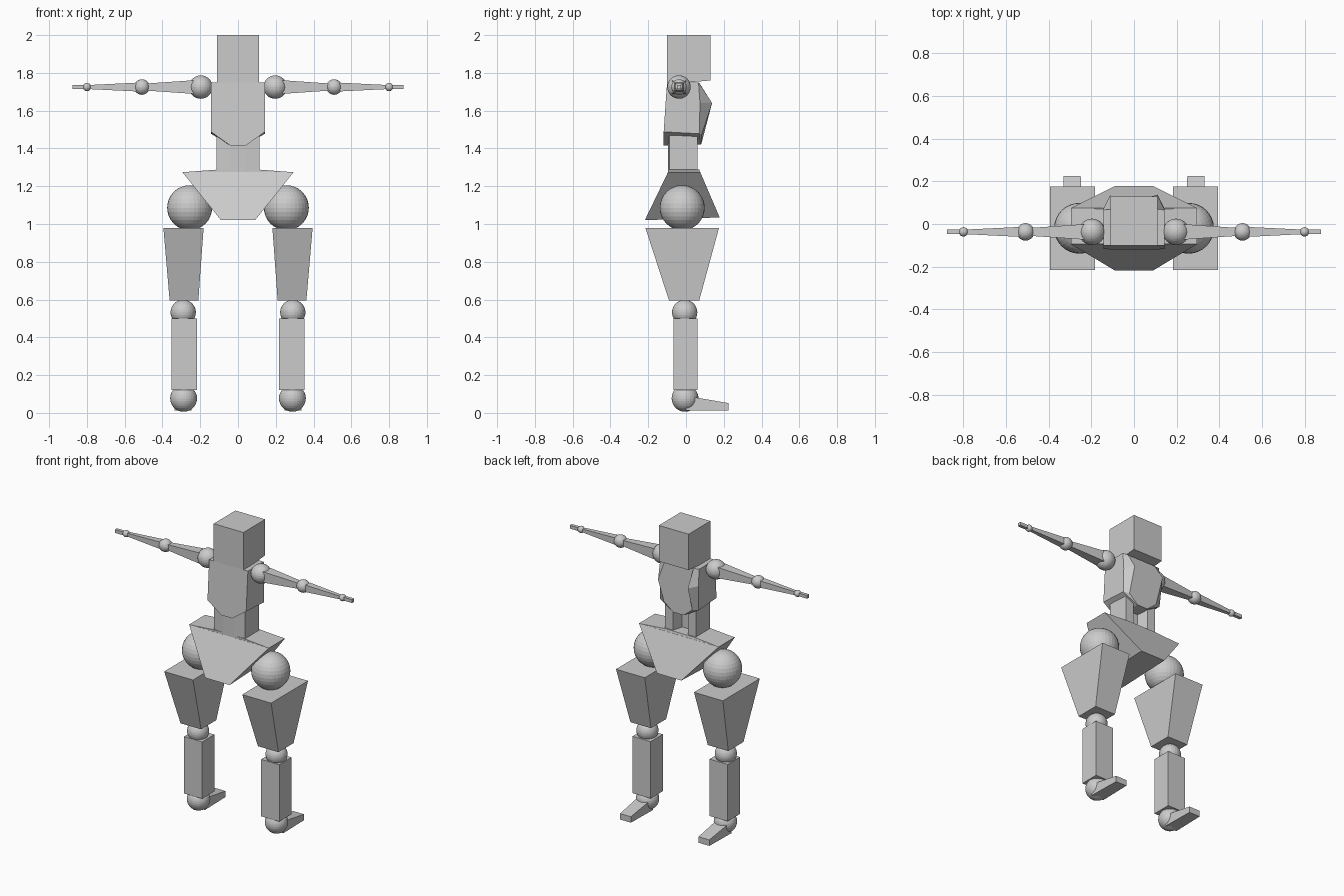
import bpy, bmesh
from mathutils import Vector

if "Cube" in bpy.data.objects:
    bpy.data.objects.remove(bpy.data.objects["Cube"])

grey = bpy.data.materials.new("plain grey")
grey.diffuse_color = (0.6, 0.6, 0.6, 1)
grey.use_nodes = True
grey.node_tree.nodes["Principled BSDF"].inputs["Base Color"].default_value = grey.diffuse_color


def finish(name, bm):
    bmesh.ops.recalc_face_normals(bm, faces=bm.faces)
    mesh = bpy.data.meshes.new(name)
    bm.to_mesh(mesh)
    bm.free()
    mesh.materials.append(grey)
    obj = bpy.data.objects.new(name, mesh)
    bpy.context.collection.objects.link(obj)
    return obj


def loft(name, rings):
    """Closed solid through matching rings of points."""
    bm = bmesh.new()
    loops = [[bm.verts.new(p) for p in ring] for ring in rings]
    n = len(loops[0])
    for a, b in zip(loops, loops[1:]):
        for i in range(n):
            j = (i + 1) % n
            bm.faces.new((a[i], a[j], b[j], b[i]))
    bm.faces.new(loops[0])
    bm.faces.new(loops[-1])
    return finish(name, bm)


def rect_z(x0, x1, y0, y1, z):
    return [(x0, y0, z), (x1, y0, z), (x1, y1, z), (x0, y1, z)]


def rect_x(x, y, z, h):
    return [(x, y - h, z - h), (x, y + h, z - h), (x, y + h, z + h), (x, y - h, z + h)]


def ball(name, centre, radius):
    bm = bmesh.new()
    bmesh.ops.create_uvsphere(bm, u_segments=32, v_segments=16, radius=radius)
    bmesh.ops.translate(bm, vec=Vector(centre), verts=bm.verts)
    return finish(name, bm)


def mirrored(ring, s):
    return [(s * x, y, z) for x, y, z in ring]


# Head, with a slightly sloping underside
loft("head", [
    [(-.11, -.10, 1.74), (.11, -.10, 1.74), (.11, .13, 1.76), (-.11, .13, 1.76)],
    rect_z(-.11, .11, -.10, .13, 2.0)])


# Chest: hexagonal outlines from flat side to the angled side
def chest_ring(top, side, low, tip):
    half = [top, side, low, tip]
    return half + [(-x, y, z) for x, y, z in reversed(half)]


loft("chest", [
    chest_ring((.143, -.10, 1.75), (.143, -.108, 1.64), (.143, -.118, 1.488), (.04, -.12, 1.415)),
    chest_ring((.143, .066, 1.75), (.143, .074, 1.64), (.143, .07, 1.478), (.04, .078, 1.42)),
    chest_ring((.105, .07, 1.748), (.11, .138, 1.64), (.105, .083, 1.475), (.038, .08, 1.42))])

# Waist, grooved on the side of the toes
waist = [(.115, -.088), (.115, .06), (.055, .06), (.035, -.01)]
outline = waist + [(-x, y) for x, y in reversed(waist)]
outline += [(-.04, -.095), (.04, -.095)]
loft("waist", [[(x, y, z) for x, y in outline] for z in (1.275, 1.475)])

# Pelvis: wide on top, narrow and deep below
loft("pelvis", [
    [(-.09, -.218, 1.02), (.09, -.218, 1.02), (.09, .178, 1.035), (-.09, .178, 1.035)],
    [(-.295, -.095, 1.275), (.295, -.095, 1.275), (.295, .075, 1.275), (-.295, .075, 1.275)]])
loft("pelvis_top", [
    rect_z(-.294, .294, -.094, .074, 1.274),
    rect_z(-.11, .11, -.094, .07, 1.288)])

AY, AZ = -.037, 1.725
for s, side in ((1, "right"), (-1, "left")):
    # Arm joints and tapered arm boxes
    for part, x, r in (("shoulder", .197, .062), ("elbow", .509, .041), ("wrist", .8, .022)):
        ball(f"{side}_{part}", (s * x, AY, AZ), r)
    for part, x0, h0, x1, h1 in (("upper_arm", .235, .036, .48, .019),
                                 ("forearm", .54, .023, .785, .011),
                                 ("hand", .81, .011, .877, .011)):
        loft(f"{side}_{part}", [mirrored(rect_x(x0, AY, AZ, h0), s),
                                mirrored(rect_x(x1, AY, AZ, h1), s)])

    # Leg joints
    for part, x, y, z, r in (("hip", .256, -.02, 1.086, .119), ("knee", .29, -.007, .532, .067),
                             ("ankle", .288, -.005, .077, .071)):
        ball(f"{side}_{part}", (s * x, y, z), r)

    # Thigh and shin boxes
    loft(f"{side}_thigh", [mirrored(rect_z(.21, .362, -.09, .07, .595), s),
                           mirrored(rect_z(.182, .395, -.215, .175, .98), s)])
    loft(f"{side}_shin", [mirrored(rect_z(.218, .352, -.067, .062, .12), s),
                          mirrored(rect_z(.218, .352, -.067, .062, .5), s)])

    # Wedge foot
    foot = [(0, .012, .09), (.225, .012, .052)]
    loft(f"{side}_foot", [
        mirrored([(.29 - w, y, z0), (.29 + w, y, z0), (.29 + w, y, z1), (.29 - w, y, z1)], s)
        for (y, z0, z1), w in zip(foot, (.045, .04))])
